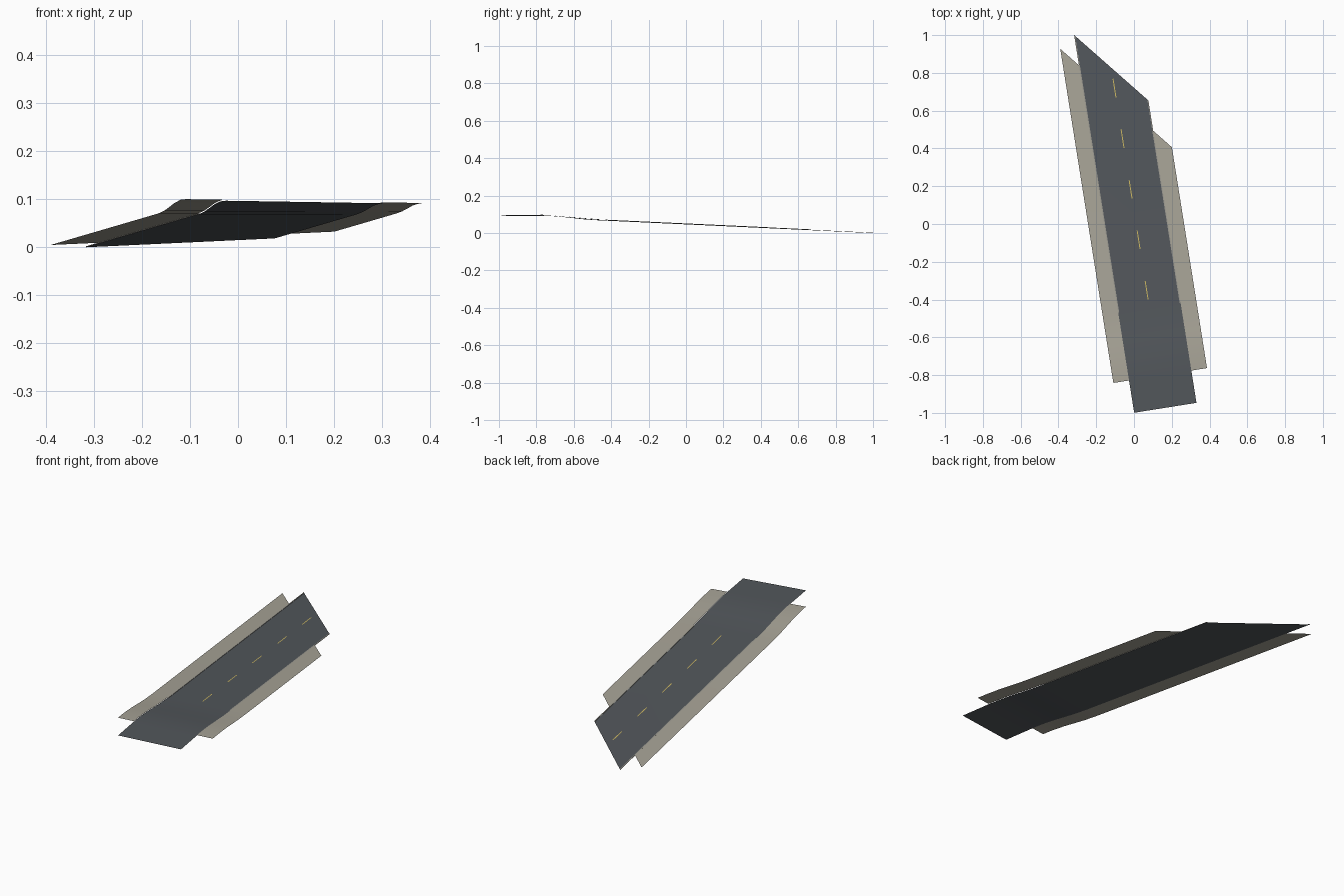
import bpy

if "Cube" in bpy.data.objects:
    bpy.data.objects.remove(bpy.data.objects["Cube"])

# Road frame: s runs along the road, t runs across it to the right
DX, DY = -0.157, 0.9876
CREST = [(-0.987, 0.0940), (-0.82, 0.0945), (-0.75, 0.0932), (-0.67, 0.0880),
         (-0.60, 0.0805), (-0.53, 0.0735), (-0.45, 0.0683), (1.037, 0.0)]


def height(s, t):
    z = CREST[-1][1]
    for (a, za), (b, zb) in zip(CREST, CREST[1:]):
        if s <= b:
            z = za + (zb - za) * (s - a) / (b - a)
            break
    bank = min(1.0, max(0.0, (-0.5 - s) / 0.25))
    return z - 0.016 * t * bank


def material(name, rgb):
    m = bpy.data.materials.new(name)
    m.diffuse_color = (*rgb, 1)
    m.use_nodes = True
    m.node_tree.nodes["Principled BSDF"].inputs["Base Color"].default_value = m.diffuse_color
    return m


def strip(name, profile, start, end, slant, mat):
    """Sweep a (t, lift) cross-section along the road, with a slanted far end."""
    verts, faces, n = [], [], len(profile)
    inner = [s for s, _ in CREST[1:-1] if start + 0.01 < s < end - 0.35]
    rows = [start] + inner + [None]
    for row in rows:
        for t, lift in profile:
            s = end - slant * t if row is None else row
            verts.append((s * DX + t * DY, s * DY - t * DX, height(s, t) + lift))
    for r in range(len(rows) - 1):
        for i in range(n - 1):
            a = r * n + i
            faces.append((a, a + 1, a + n + 1, a + n))
    me = bpy.data.meshes.new(name)
    me.from_pydata(verts, [], faces)
    me.materials.append(mat)
    ob = bpy.data.objects.new(name, me)
    bpy.context.collection.objects.link(ob)
    for p in me.polygons:
        p.use_smooth = n == 2
    return ob


asphalt = material("asphalt", (0.085, 0.095, 0.105))
concrete = material("concrete", (0.39, 0.37, 0.31))
kerb_grey = material("kerb_grey", (0.33, 0.32, 0.28))
yellow = material("line_yellow", (0.60, 0.47, 0.12))

# Road deck
strip("road", [(-0.156, 0), (0.178, 0)], -0.987, 0.849, 1.21, asphalt)

# Sidewalks on both sides, cut parallel to the road end
strip("left_sidewalk", [(-0.240, 0.002), (-0.156, 0.002)], -0.814, 0.687, 1.21, concrete)
strip("right_sidewalk", [(0.178, 0.002), (0.262, 0.002)], -0.814, 0.687, 1.21, concrete)

# Low kerbs along the road edges
for side, a, b in (("left", -0.156, -0.151), ("right", 0.173, 0.178)):
    strip(side + "_kerb", [(a, 0), (a, 0.002), (b, 0.002), (b, 0)],
          -0.45, 0.849, 1.21, kerb_grey)

# Dashed centre line
for i in range(5):
    c = 0.727 - 0.271 * i
    strip(f"centre_dash_{i + 1}", [(0.0085, 0.0008), (0.0135, 0.0008)],
          c - 0.05, c + 0.05, 0, yellow)
